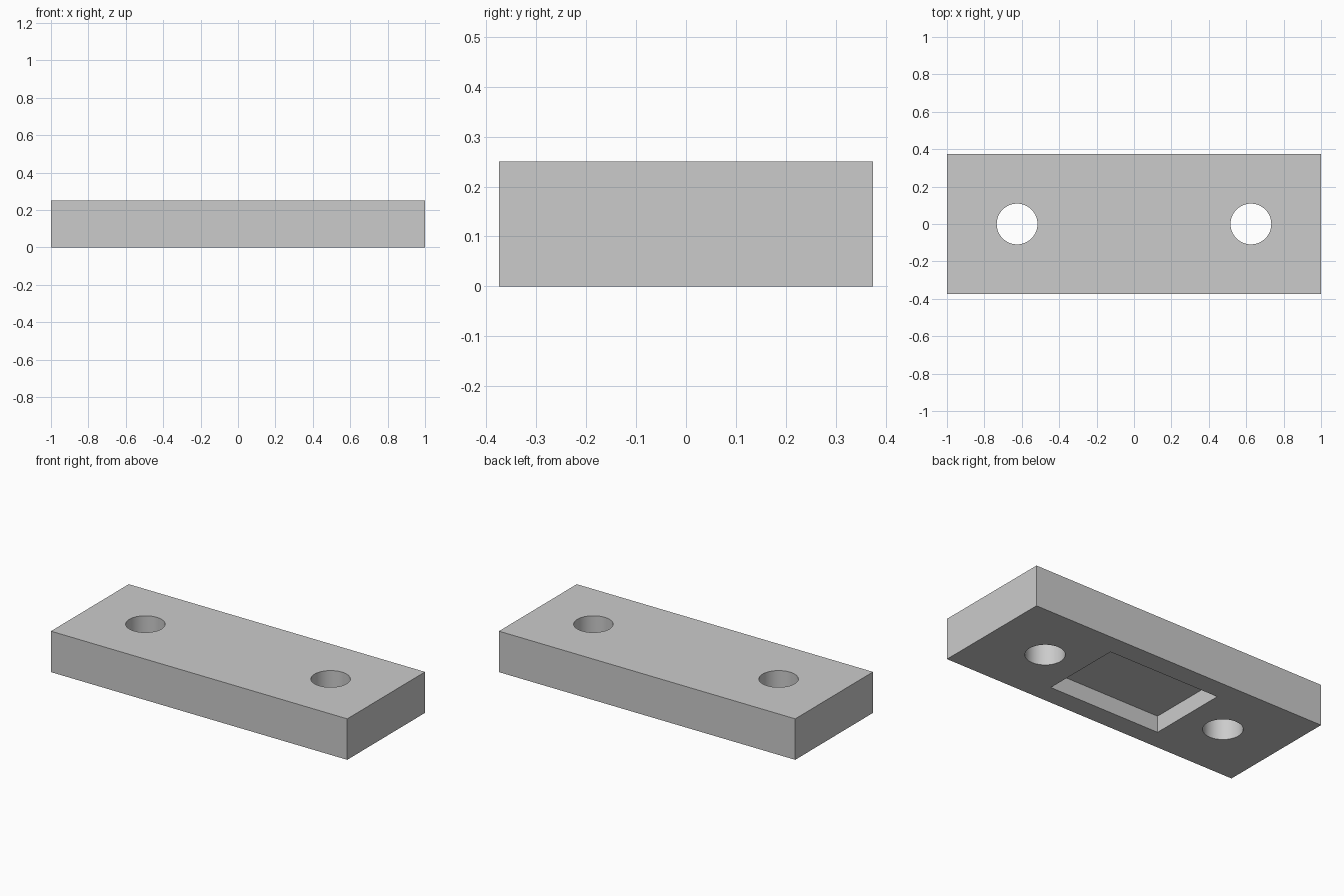
import bpy
import math

LENGTH, WIDTH, HEIGHT = 2.0, 0.75, 0.25
HOLE_X, HOLE_RADIUS = 0.625, 0.109
POCKET_LENGTH, POCKET_WIDTH, POCKET_DEPTH = 0.75, 0.5, 0.1

default = bpy.data.objects.get("Cube")
if default:
    bpy.data.objects.remove(default, do_unlink=True)

# Single plain grey
grey = bpy.data.materials.new("plain_grey")
grey.use_nodes = True
colour = (0.6, 0.6, 0.6, 1.0)
grey.diffuse_color = colour
grey.node_tree.nodes["Principled BSDF"].inputs["Base Color"].default_value = colour


def finish(name):
    obj = bpy.context.object
    obj.name = name
    obj.data.materials.append(grey)
    return obj


def box(name, size, z):
    bpy.ops.mesh.primitive_cube_add(size=1, location=(0, 0, z))
    obj = finish(name)
    obj.scale = size
    bpy.ops.object.transform_apply(location=False, rotation=False, scale=True)
    return obj


def cut(target, cutter):
    cutter.hide_render = True
    bpy.context.view_layer.objects.active = target
    mod = target.modifiers.new("cut", "BOOLEAN")
    mod.operation = "DIFFERENCE"
    mod.solver = "EXACT"
    mod.object = cutter
    bpy.ops.object.modifier_apply(modifier=mod.name)
    bpy.data.objects.remove(cutter, do_unlink=True)


# Rectangular block
block = box("mounting_block", (LENGTH, WIDTH, HEIGHT), HEIGHT / 2)

# Shallow pocket in the underside
cut(block, box("pocket_cutter", (POCKET_LENGTH, POCKET_WIDTH, 2 * POCKET_DEPTH), 0))

# Two through holes, mirrored across the centre
for side in (-1, 1):
    bpy.ops.mesh.primitive_cylinder_add(
        vertices=64, radius=HOLE_RADIUS, depth=2 * HEIGHT,
        location=(side * HOLE_X, 0, HEIGHT / 2))
    cut(block, finish("hole_cutter"))

# Smooth hole walls, sharp block edges
bpy.ops.object.select_all(action="DESELECT")
block.select_set(True)
bpy.context.view_layer.objects.active = block
bpy.ops.object.shade_smooth_by_angle(angle=math.radians(30))
